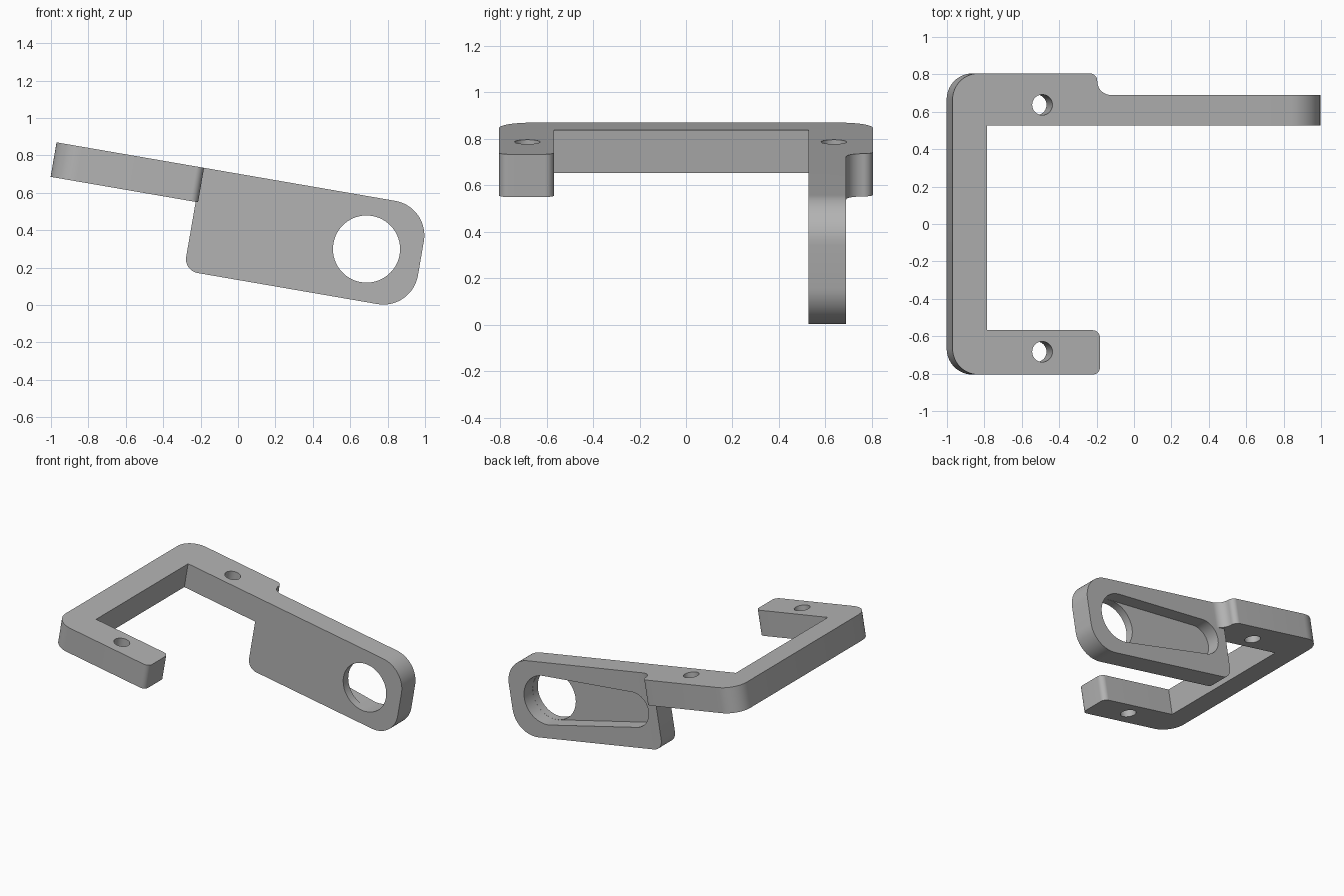
import bpy, bmesh, math
from mathutils import Matrix, Vector

if "Cube" in bpy.data.objects:
    bpy.data.objects.remove(bpy.data.objects["Cube"], do_unlink=True)

TILT = math.radians(9.8)
THICK = 0.187
BACK, FRONT = 0.69, 0.527      # depth range of the hanging plate

grey = bpy.data.materials.new("plain_grey")
grey.use_nodes = True
grey.diffuse_color = (0.45, 0.45, 0.45, 1)
grey.node_tree.nodes["Principled BSDF"].inputs["Base Color"].default_value = (0.45, 0.45, 0.45, 1)

# Local frame: u along the arm, y to the back, w downwards from the top face
along = Vector((math.cos(TILT), 0, -math.sin(TILT)))
down = Vector((-math.sin(TILT), 0, -math.cos(TILT)))
origin = Vector((-0.97, 0, 0.87))


def place(u, y, w):
    return origin + along * u + Vector((0, y, 0)) + down * w


def rounded(corners, steps=14):
    """Outline with each (a, b, radius) corner filleted."""
    points = []
    for i, (a, b, r) in enumerate(corners):
        p = Vector((a, b))
        if r == 0:
            points.append(p)
            continue
        d0 = (Vector(corners[i - 1][:2]) - p).normalized()
        d1 = (Vector(corners[(i + 1) % len(corners)][:2]) - p).normalized()
        half = d0.angle(d1) / 2
        centre = p + (d0 + d1).normalized() * (r / math.sin(half))
        start = p + d0 * (r / math.tan(half)) - centre
        end = p + d1 * (r / math.tan(half)) - centre
        sweep = start.angle_signed(end)      # clockwise positive
        for k in range(steps + 1):
            points.append(centre + Matrix.Rotation(-sweep * k / steps, 2) @ start)
    return points


def circle(a, b, r, start=0.0, sweep=math.tau, steps=64):
    return [Vector((a + r * math.cos(start + sweep * k / steps),
                    b + r * math.sin(start + sweep * k / steps))) for k in range(steps)]


def prism(name, outline, lo, hi, upright):
    """Extrude an outline: upright ones lie in u-w, the others in u-y."""
    bm = bmesh.new()
    rings = []
    for t in (lo, hi):
        rings.append([bm.verts.new(place(p.x, t, p.y) if upright else place(p.x, p.y, t))
                      for p in outline])
    bm.faces.new(rings[0])
    bm.faces.new(rings[1])
    n = len(outline)
    for i in range(n):
        j = (i + 1) % n
        bm.faces.new((rings[0][i], rings[0][j], rings[1][j], rings[1][i]))
    bmesh.ops.recalc_face_normals(bm, faces=bm.faces)
    mesh = bpy.data.meshes.new(name)
    bm.to_mesh(mesh)
    bm.free()
    mesh.materials.append(grey)
    obj = bpy.data.objects.new(name, mesh)
    bpy.context.collection.objects.link(obj)
    return obj


def combine(target, tool, operation):
    mod = target.modifiers.new(operation, "BOOLEAN")
    mod.object, mod.operation, mod.solver = tool, operation, "EXACT"
    bpy.ops.object.select_all(action="DESELECT")
    bpy.context.view_layer.objects.active = target
    target.select_set(True)
    bpy.ops.object.modifier_apply(modifier=mod.name)
    bpy.data.objects.remove(tool, do_unlink=True)


# U-shaped frame with a stepped back arm
frame_outline = rounded([
    (0, -0.805, 0.14), (0.8, -0.805, 0.04), (0.8, -0.568, 0.04), (0.188, -0.568, 0),
    (0.188, FRONT, 0), (1.0, FRONT, 0), (1.0, BACK, 0),
    (0.785, BACK, 0.074), (0.785, 0.805, 0.04), (0, 0.805, 0.14)])
bracket = prism("bracket", frame_outline, 0, THICK, False)

# Hanging plate joined to the back arm
plate_outline = rounded([
    (0.787, 0, 0), (2.025, 0, 0.187), (2.025, 0.56, 0.187), (0.787, 0.56, 0.075)])
combine(bracket, prism("plate", plate_outline, FRONT, BACK, True), "UNION")

# Tapered pocket in the back of the plate, with a round hole through its wide end
big, small, u_big, u_small, mid = 0.18, 0.13, 1.73, 0.99, 0.28
lean = math.acos((big - small) / (u_big - u_small))
wide_end = circle(u_big, mid, big, lean - math.pi, math.tau - 2 * lean + 2 * (2 * lean - math.pi), 48)
taper = math.pi / 2 - lean
wide_end = circle(u_big, mid, big, -math.pi / 2 - taper, math.pi + 2 * taper, 48)
narrow_end = circle(u_small, mid, small, math.pi / 2 + taper, math.pi - 2 * taper, 32)
combine(bracket, prism("pocket", wide_end + narrow_end, FRONT + 0.06, BACK + 0.2, True), "DIFFERENCE")
combine(bracket, prism("plate_hole", circle(u_big, mid, big - 0.0005), FRONT - 0.1, BACK + 0.2, True),
        "DIFFERENCE")

# Screw holes through both arms
for y in (-0.683, 0.637):
    combine(bracket, prism("screw_hole", circle(0.487, y, 0.055, steps=40), -0.1, THICK + 0.1, False),
            "DIFFERENCE")

bracket.select_set(True)
bpy.context.view_layer.objects.active = bracket
bpy.ops.object.shade_smooth_by_angle(angle=math.radians(30))
